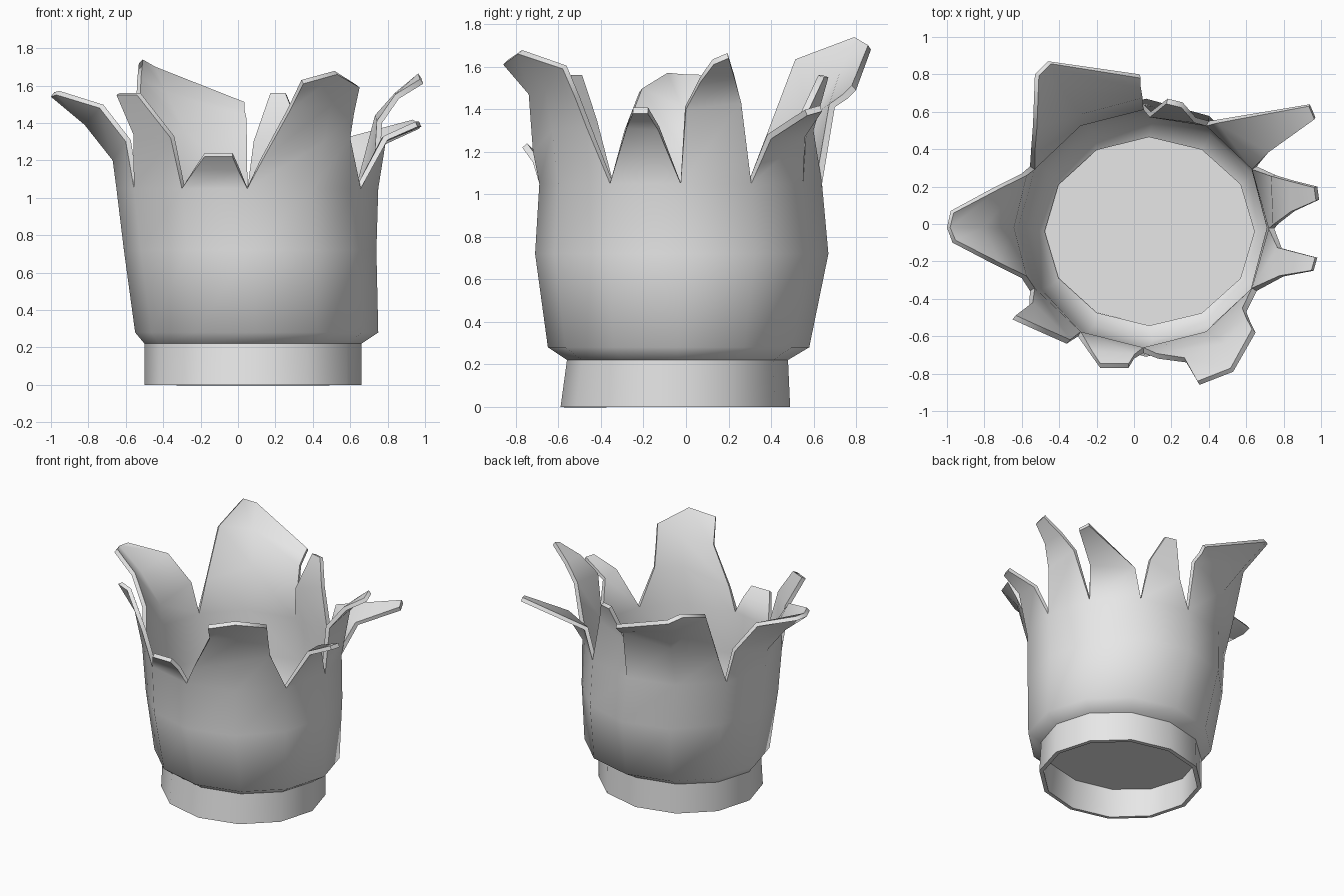
import bpy, bmesh, math

cube = bpy.data.objects.get("Cube")
if cube:
    bpy.data.objects.remove(cube, do_unlink=True)

SIDES = 12
WALL = 0.03

grey = bpy.data.materials.new("plain grey")
grey.use_nodes = True
colour = (0.8, 0.8, 0.8, 1)
grey.diffuse_color = colour
grey.node_tree.nodes["Principled BSDF"].inputs["Base Color"].default_value = colour


def ring(bm, z, cx, cy, rx, ry):
    """Counter-clockwise loop of vertices on an ellipse."""
    step = math.tau / SIDES
    return [bm.verts.new((cx + rx * math.cos(i * step), cy + ry * math.sin(i * step), z))
            for i in range(SIDES)]


def bridge(bm, lower, upper, closed=False):
    """Join two rows of vertices with outward-facing quads."""
    count = len(lower)
    for i in range(count if closed else count - 1):
        j = (i + 1) % count
        bm.faces.new((lower[i], lower[j], upper[j], upper[i]))


def loft(bm, sections):
    """Stack ellipse sections into a wall and return the top loop."""
    loops = [ring(bm, *section) for section in sections]
    for lower, upper in zip(loops, loops[1:]):
        bridge(bm, lower, upper, closed=True)
    return loops[-1]


def petal(bm, rim, start, *rows):
    """Grow one jagged petal from the rim, row by row."""
    lower = [rim[(start + i) % SIDES] for i in range(len(rows[0]))]
    for row in rows:
        upper = [bm.verts.new(point) for point in row]
        bridge(bm, lower, upper)
        lower = upper


def finish(bm, name, wall=WALL):
    """Turn the bmesh into a smooth-shaded object with a wall thickness."""
    mesh = bpy.data.meshes.new(name)
    bm.to_mesh(mesh)
    bm.free()
    mesh.materials.append(grey)
    obj = bpy.data.objects.new(name, mesh)
    bpy.context.collection.objects.link(obj)
    bpy.ops.object.select_all(action="DESELECT")
    obj.select_set(True)
    bpy.context.view_layer.objects.active = obj
    solid = obj.modifiers.new("wall thickness", "SOLIDIFY")
    solid.thickness = wall
    solid.offset = -1
    bpy.ops.object.modifier_apply(modifier=solid.name)
    bpy.ops.object.shade_smooth_by_angle(angle=math.radians(65))
    return obj


# Base ring
foot = (0.22, 0.08, -0.04, 0.58, 0.52)
bm = bmesh.new()
loft(bm, [(0, 0.08, -0.05, 0.58, 0.54), foot])
finish(bm, "base_ring")

# Floor plate closing the bottom of the cup
bm = bmesh.new()
bm.faces.new(ring(bm, 0.225, 0.08, -0.04, 0.56, 0.5))
finish(bm, "floor_plate", 0.02)

# Bulging cup wall
bm = bmesh.new()
rim = loft(bm, [foot,
                (0.28, 0.1, -0.035, 0.65, 0.615),
                (0.72, 0.065, -0.02, 0.675, 0.69),
                (1.05, 0.05, -0.025, 0.7, 0.665)])

# Left petals
petal(bm, rim, 11,
      [(0.8, -0.28, 1.31), (0.79, -0.13, 1.3)],
      [(0.96, -0.25, 1.38), (0.98, -0.18, 1.38)])
petal(bm, rim, 0,
      [(0.77, 0, 1.4), (0.76, 0.26, 1.43)],
      [(0.86, 0.07, 1.53), (0.86, 0.23, 1.54)],
      [(0.99, 0.13, 1.61), (0.98, 0.2, 1.64)])
petal(bm, rim, 1,
      [(0.73, 0.4, 1.26), (0.46, 0.56, 1.27)],
      [(0.97, 0.57, 1.37), (0.94, 0.64, 1.39)])

# Back petals, narrow and tall
petal(bm, rim, 2,
      [(0.33, 0.57, 1.38), (0.09, 0.6, 1.3)],
      [(0.26, 0.65, 1.55), (0.18, 0.67, 1.55)])
petal(bm, rim, 3,
      [(0.04, 0.7, 1.41), (-0.3, 0.61, 1.35), (-0.55, 0.4, 1.27)],
      [(0.03, 0.76, 1.45), (-0.4, 0.74, 1.55), (-0.54, 0.53, 1.62)],
      [(0.03, 0.8, 1.49), (-0.46, 0.87, 1.68), (-0.53, 0.8, 1.72)])

# Right petal, bent far outward
petal(bm, rim, 5,
      [(-0.6, 0.27, 1.28), (-0.67, -0.02, 1.2), (-0.6, -0.29, 1.3)],
      [(-0.74, 0.2, 1.48), (-0.82, -0.02, 1.39), (-0.74, -0.22, 1.48)],
      [(-0.98, 0.07, 1.54), (-1, -0.02, 1.54), (-0.97, -0.1, 1.55)])

# Front petals
petal(bm, rim, 7,
      [(-0.56, -0.44, 1.34), (-0.36, -0.64, 1.32)],
      [(-0.65, -0.51, 1.55), (-0.54, -0.56, 1.55)])
petal(bm, rim, 8,
      [(-0.23, -0.7, 1.15), (0, -0.72, 1.15)],
      [(-0.18, -0.77, 1.22), (-0.03, -0.77, 1.22)])
petal(bm, rim, 9,
      [(0.13, -0.72, 1.2), (0.46, -0.63, 1.3), (0.6, -0.47, 1.32)],
      [(0.28, -0.74, 1.47), (0.5, -0.66, 1.5), (0.62, -0.52, 1.45)],
      [(0.35, -0.86, 1.61), (0.53, -0.79, 1.66), (0.65, -0.58, 1.59)])
finish(bm, "petal_cup")
